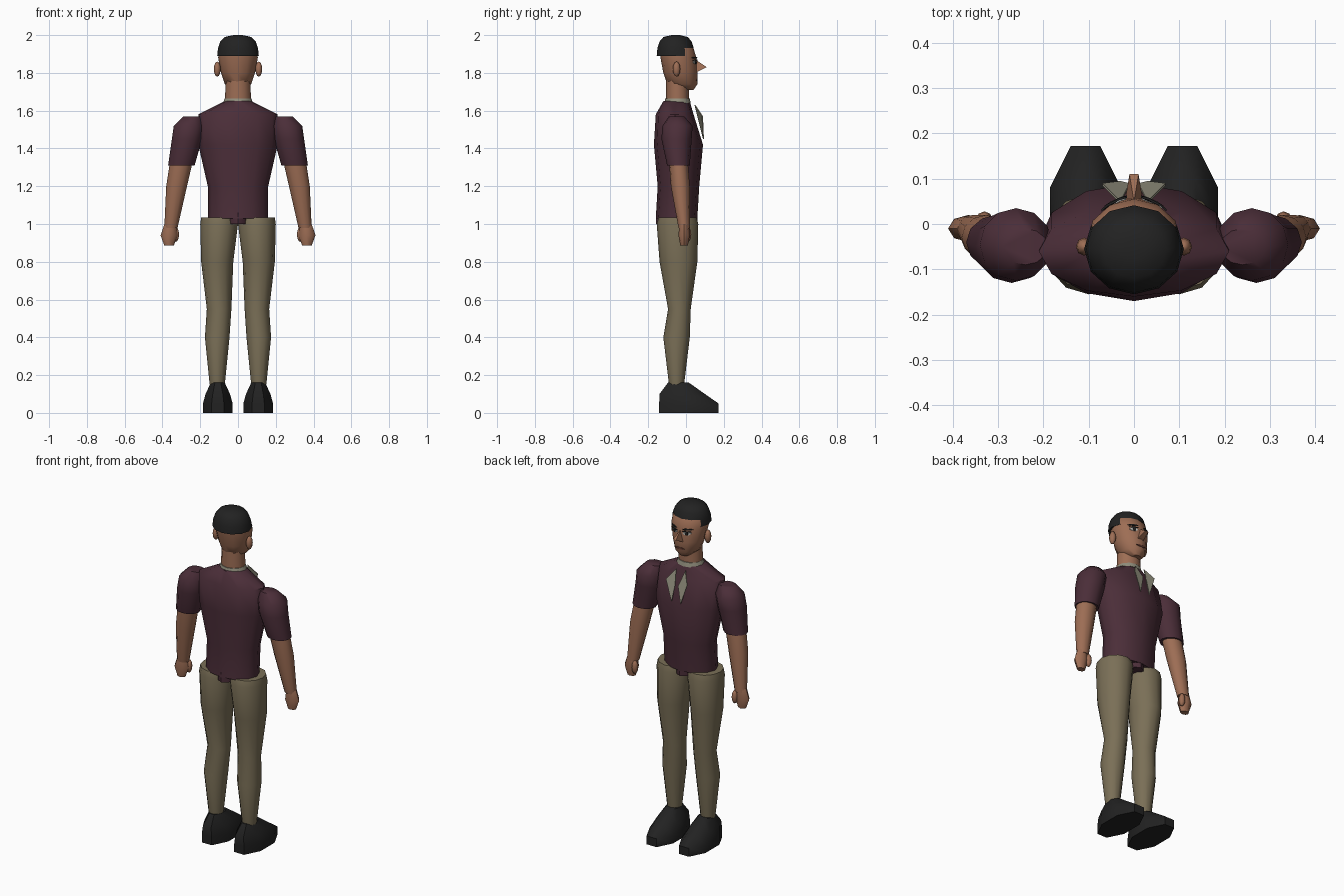
import bpy
import bmesh
import math
from mathutils import Vector

default_cube = bpy.data.objects.get("Cube")
if default_cube:
    bpy.data.objects.remove(default_cube)


def make_material(name, red, green, blue):
    material = bpy.data.materials.new(name)
    material.use_nodes = True
    colour = (red, green, blue, 1)
    material.diffuse_color = colour
    shader = material.node_tree.nodes["Principled BSDF"]
    shader.inputs["Base Color"].default_value = colour
    return material


skin = make_material("brown skin", .34, .155, .09)
maroon = make_material("maroon shirt", .07, .027, .04)
khaki = make_material("khaki trousers", .195, .16, .095)
black = make_material("soft black", .016, .016, .016)
beige = make_material("pale collar", .29, .28, .21)
white = make_material("eye white", .5, .5, .47)
lip = make_material("dark lip", .14, .05, .035)
SIDES = {"left": 1, "right": -1}


def finish(name, bm, material, sharp_angle=50):
    bmesh.ops.recalc_face_normals(bm, faces=bm.faces)
    mesh = bpy.data.meshes.new(name)
    bm.to_mesh(mesh)
    bm.free()
    mesh.materials.append(material)
    part = bpy.data.objects.new(name, mesh)
    bpy.context.collection.objects.link(part)
    bpy.ops.object.select_all(action="DESELECT")
    part.select_set(True)
    bpy.context.view_layer.objects.active = part
    bpy.ops.object.shade_smooth_by_angle(angle=math.radians(sharp_angle))


def loft(name, rings, material, segments=12, side=1, turn=0, unwanted=None):
    """Skin a stack of ellipses, each given as z, y, x radius, y radius and perhaps x."""
    bm = bmesh.new()
    loops = []
    for z, y, x_radius, y_radius, *offset in rings:
        loop = []
        for step in range(segments):
            angle = math.tau * (step + turn) / segments
            loop.append(bm.verts.new((side * sum(offset) + x_radius * math.sin(angle),
                                      y + y_radius * math.cos(angle), z)))
        loops.append(loop)
    for lower, upper in zip(loops, loops[1:]):
        for step in range(segments):
            before = step - 1
            bm.faces.new((lower[before], lower[step], upper[step], upper[before]))
    bm.faces.new(loops[0])
    bm.faces.new(loops[-1])
    if unwanted:
        dropped = [face for face in bm.faces if unwanted(face.calc_center_median())]
        bmesh.ops.delete(bm, geom=dropped, context="FACES")
    finish(name, bm, material)


def loft_pair(name, rings, material, segments=12, turn=0):
    for word, side in SIDES.items():
        loft(f"{word}_{name}", rings, material, segments, side, turn)


def ball_pair(name, centre, radii, material):
    for word, side in SIDES.items():
        bm = bmesh.new()
        bmesh.ops.create_uvsphere(bm, u_segments=8, v_segments=6, radius=1)
        bmesh.ops.scale(bm, vec=Vector(radii), verts=bm.verts)
        x, y, z = centre
        bmesh.ops.translate(bm, vec=Vector((side * x, y, z)), verts=bm.verts)
        finish(f"{word}_{name}", bm, material)


def plate(name, points, material):
    bm = bmesh.new()
    face = bm.faces.new([bm.verts.new(point) for point in points])
    extruded = bmesh.ops.extrude_face_region(bm, geom=[face])["geom"]
    moved = [item for item in extruded if isinstance(item, bmesh.types.BMVert)]
    bmesh.ops.translate(bm, vec=Vector((0, -.005, 0)), verts=moved)
    finish(name, bm, material, 20)


def face_mark(name, centre_x, centre_z, half_width, half_height, material, lift=0):
    """Thin six-sided plate that follows the curve of the face."""
    points = []
    for step in range(6):
        angle = math.tau * step / 6
        x = centre_x + half_width * math.cos(angle)
        y = math.sqrt(.01 - x * x) - .04 + lift
        points.append((x, y, centre_z + half_height * math.sin(angle)))
    plate(name, points, material)


# Shirt, with its tail between the legs
loft("shirt_body", [(1.03, -.05, .16, .11), (1.2, -.04, .16, .11), (1.42, -.04, .21, .13),
                    (1.58, -.06, .21, .1), (1.65, -.05, .07, .07)], maroon)
loft("shirt_tail", [(1, -.05, .06, .11), (1.06, -.05, .06, .11)], maroon)
loft_pair("sleeve", [(1.31, -.04, .07, .06, .3), (1.45, -.05, .08, .08, .27),
                     (1.52, -.045, .08, .08, .26), (1.57, -.05, .05, .04, .24)], maroon)

# Neck and collar
loft("neck", [(1.62, -.045, .07, .06), (1.77, -.045, .065, .06)], skin)
loft("collar_band", [(1.64, -.045, .08, .07), (1.665, -.045, .07, .065)], beige)
for word, side in SIDES.items():
    plate(f"{word}_lapel", [(side * .03, .05, 1.63), (side * .07, .09, 1.57),
                            (side * .03, .095, 1.45), (side * .01, .09, 1.55)], beige)

# Head
loft("head", [(1.71, .01, .03, .03), (1.74, -.02, .07, .08), (1.8, -.03, .09, .09),
              (1.88, -.04, .105, .095), (1.93, -.05, .1, .09), (1.97, -.05, .06, .05)], skin)
ball_pair("ear", (.11, -.05, 1.82), (.018, .02, .04), skin)

# Hair dome, open over the forehead
dome = []
for step in range(5):
    rise = step * .38
    spread = math.sqrt(math.cos(rise))
    dome.append((1.89 + .11 * math.sin(rise), -.055, .11 * spread, .1 * spread))
loft("hair", dome, black, unwanted=lambda centre: centre.z < 1.92 and centre.y > 0)

# Nose
bm = bmesh.new()
bm.verts.new((0, .05, 1.87))
for side in SIDES.values():
    bm.verts.new((side * .02, .05, 1.8))
    bm.verts.new((side * .01, .11, 1.83))
bmesh.ops.convex_hull(bm, input=bm.verts)
finish("nose", bm, skin, 30)

# Eyes, brows and mouth
for word, side in SIDES.items():
    face_mark(f"{word}_eye", side * .04, 1.856, .022, .011, white)
    face_mark(f"{word}_pupil", side * .04, 1.856, .008, .01, black, .003)
    face_mark(f"{word}_eyelid", side * .04, 1.867, .025, .003, black, .004)
    face_mark(f"{word}_eyebrow", side * .045, 1.88, .027, .005, black, .003)
face_mark("mouth", 0, 1.762, .03, .006, lip, .003)

# Bare forearms and closed hands
loft_pair("forearm", [(.98, -.01, .035, .03, .355), (1.2, -.03, .055, .05, .325),
                      (1.33, -.04, .06, .05, .3)], skin)
loft_pair("hand", [(.885, -.01, .025, .02, .365), (.94, -.01, .045, .03, .365),
                   (1, -.01, .03, .025, .36)], skin, 8)
ball_pair("thumb", (.33, .01, .945), (.018, .018, .04), skin)

# Trouser legs
loft_pair("trouser_leg", [(.15, -.05, .04, .04, .11), (.4, -.05, .065, .07, .11),
                          (.55, -.035, .065, .06, .1), (.8, -.04, .085, .1, .11),
                          (1, -.045, .1, .11, .1), (1.035, -.045, .095, .1, .1)], khaki)

# Shoes with blunt toes
loft_pair("shoe", [(0, .015, .085, .17, .107), (.05, .015, .085, .17, .107),
                   (.1, -.02, .07, .13, .107), (.16, -.04, .04, .06, .107)], black, 8, .5)
